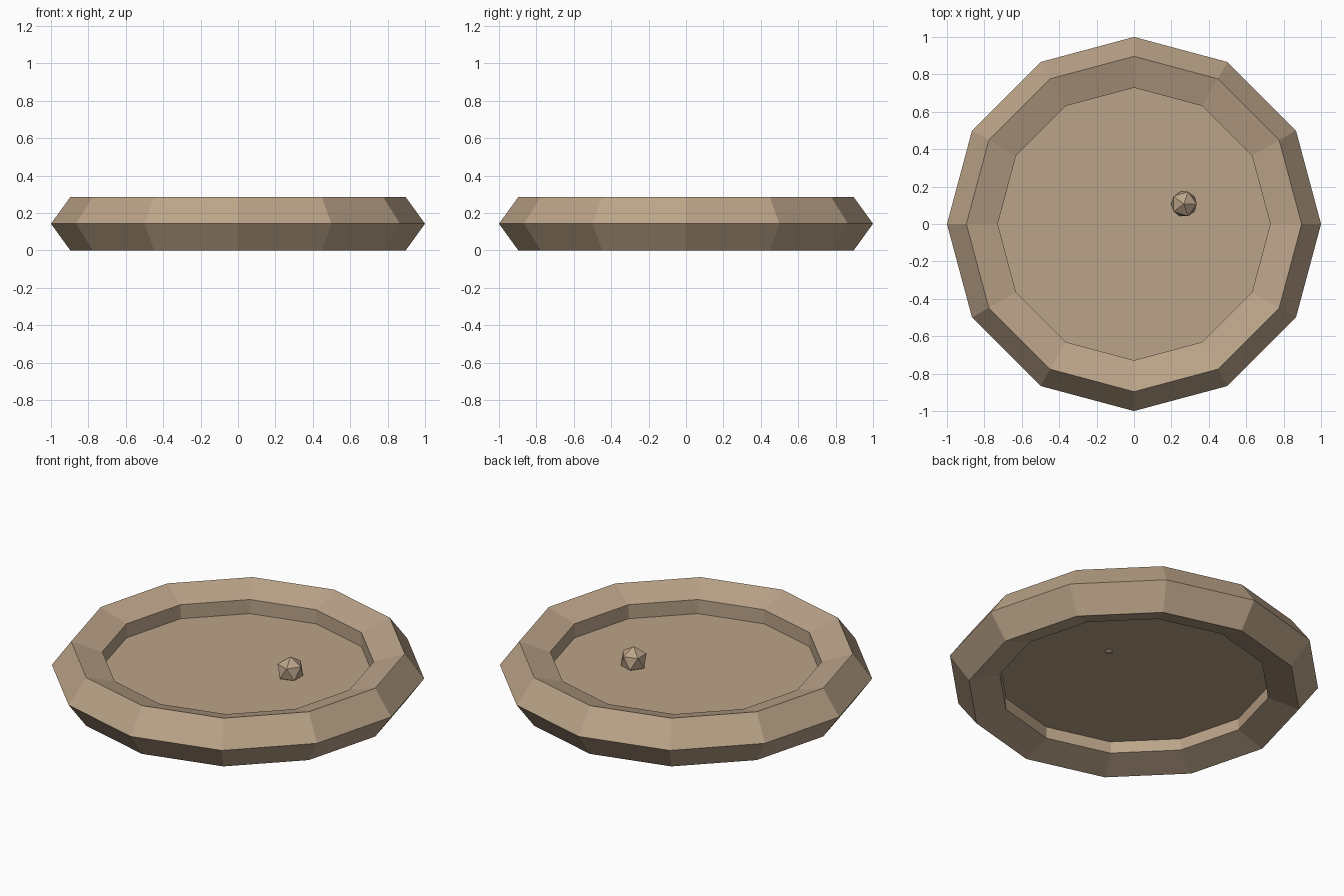
import bpy

default = bpy.data.objects.get("Cube")
if default:
    bpy.data.objects.remove(default, do_unlink=True)

SIDES = 12
TUBE = 0.15                      # radius of the five-sided rim section
RIM = 1.0 - TUBE                 # radius of the rim's centre line
MID = 0.143                      # height of the rim's centre line

tan = bpy.data.materials.new("warm_tan")
tan.use_nodes = True
colour = (0.50, 0.37, 0.25, 1.0)
tan.diffuse_color = colour
tan.node_tree.nodes["Principled BSDF"].inputs["Base Color"].default_value = colour


def finish(name):
    """Name the new part, give it the colour and keep its faces flat."""
    part = bpy.context.object
    part.name = part.data.name = name
    part.data.materials.clear()
    part.data.materials.append(tan)
    bpy.ops.object.shade_flat()
    return part


# Faceted ring with a pentagonal section, one edge pointing outward
bpy.ops.mesh.primitive_torus_add(major_segments=SIDES, minor_segments=5,
                                 major_radius=RIM, minor_radius=TUBE,
                                 location=(0, 0, MID))
finish("rim")

# Thin floor whose corners line up with the rim and end inside it
bpy.ops.mesh.primitive_cylinder_add(vertices=SIDES, radius=RIM - 0.05, depth=0.024,
                                    location=(0, 0, 0.136))
finish("floor")

# Small pebble sunk through the floor
bpy.ops.mesh.primitive_ico_sphere_add(subdivisions=1, radius=0.077,
                                      location=(0.267, 0.107, 0.186))
finish("pebble")
